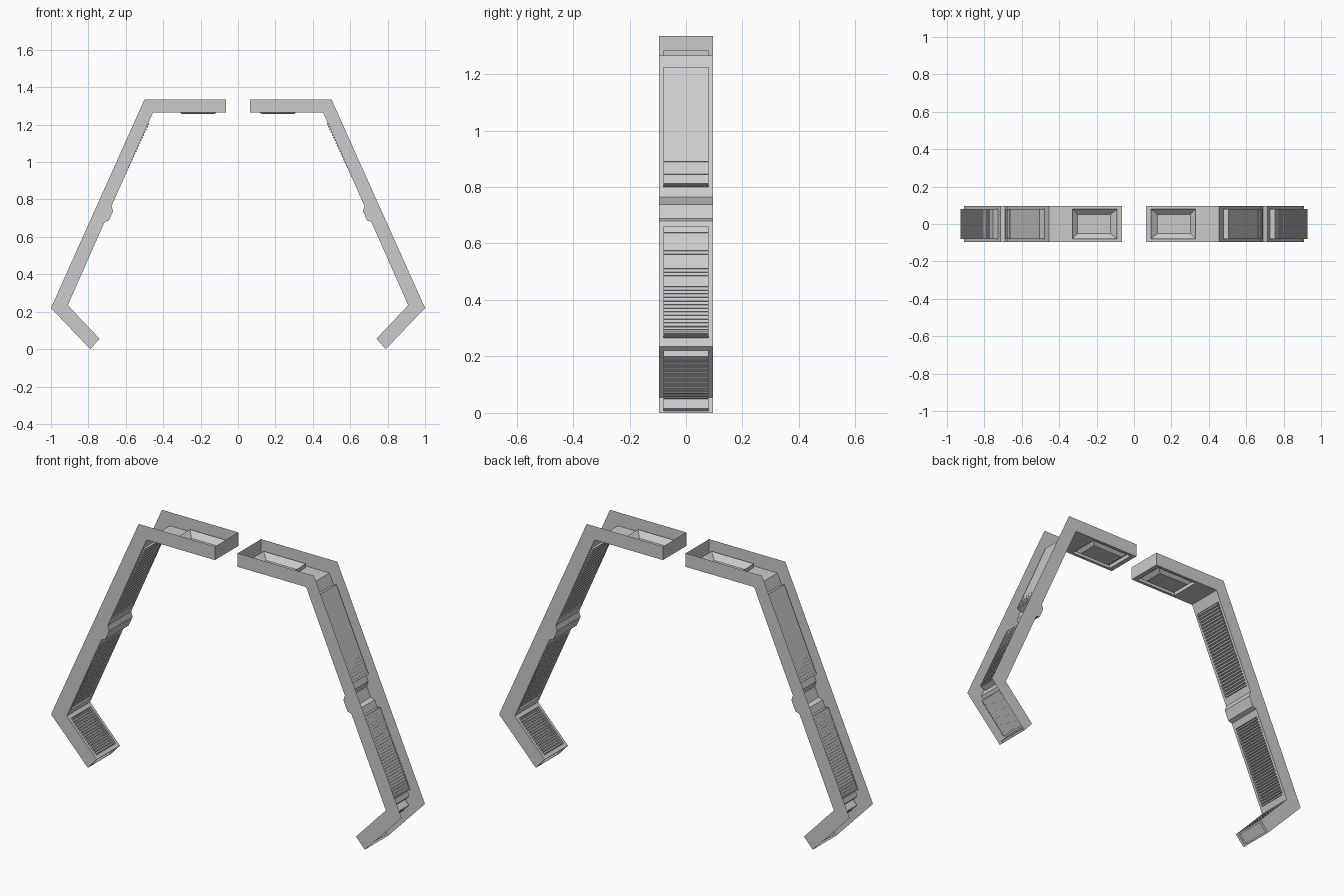
import bpy, bmesh
from mathutils import Vector

cube = bpy.data.objects.get("Cube")
if cube:
    bpy.data.objects.remove(cube, do_unlink=True)

grey = bpy.data.materials.new("neutral_grey")
grey.use_nodes = True
colour = (0.6, 0.6, 0.6, 1)
grey.diffuse_color = colour
grey.node_tree.nodes["Principled BSDF"].inputs["Base Color"].default_value = colour

HALF = 0.095     # half the band width
PANEL = 0.08     # half the width of a recessed panel
DEPTH = 0.03     # depth of the vent recesses


class Run:
    """Straight stretch of the band; h points into the open channel."""
    def __init__(self, a, b):
        self.a, b = Vector(a), Vector(b)
        self.length = (b - self.a).length
        self.d = (b - self.a).normalized()
        self.n = Vector((-self.d.y, self.d.x))

    def at(self, t, h, y):
        p = self.a + self.d * t + self.n * h
        return Vector((p.x, y, p.y))


def face(bm, points):
    bm.faces.new([bm.verts.new(p) for p in points])


def ring(run, s, e, h, w):
    return [run.at(s, h, -w), run.at(e, h, -w), run.at(e, h, w), run.at(s, h, w)]


def bridge(bm, lo, hi):
    for i in range(4):
        j = (i + 1) % 4
        face(bm, (lo[i], lo[j], hi[j], hi[i]))


def skin(bm, run, loops=()):
    """Floor of a run; loops are successive (start, end, height, half width)."""
    rings = [ring(run, 0, run.length, 0, HALF)]
    rings += [ring(run, *loop) for loop in loops]
    for lo, hi in zip(rings, rings[1:]):
        bridge(bm, lo, hi)
    face(bm, rings[-1])


def recess(run, start, end, depth):
    e = run.length - end
    return [(start, e, 0, PANEL), (start, e, depth, PANEL)]


def finish(bm, name):
    bmesh.ops.remove_doubles(bm, verts=bm.verts, dist=0.0001)
    bmesh.ops.recalc_face_normals(bm, faces=bm.faces)
    mesh = bpy.data.meshes.new(name)
    bm.to_mesh(mesh)
    bm.free()
    mesh.materials.append(grey)
    obj = bpy.data.objects.new(name, mesh)
    bpy.context.collection.objects.link(obj)
    mirror = obj.modifiers.new("other_side", "MIRROR")
    mirror.use_mirror_merge = False
    return obj


# Inner path of one side, from the top tip down to the foot end
tip, shoulder = (0.065, 1.265), (0.455, 1.265)
bump = [(0.676, 0.765), (0.668, 0.738), (0.69, 0.688), (0.713, 0.68)]
ankle, toe = (0.91, 0.235), (0.74, 0.055)
outer = [(0.79, 0.0), (1.0, 0.22), (0.5, 1.335), (0.065, 1.335)]

arm = Run(tip, shoulder)
upper = Run(shoulder, bump[0])
lower = Run(bump[-1], ankle)
foot = Run(ankle, toe)
foot_cap = Run(toe, outer[0])
tip_cap = Run(outer[-1], tip)

# Open channel shell: floor, recesses, ends and side walls
bm = bmesh.new()
skin(bm, arm, [(0.025, 0.265, 0, PANEL), (0.025, 0.265, 0.02, PANEL),
               (0.06, 0.237, -0.007, 0.052)])
skin(bm, upper, recess(upper, 0.057, 0.038, DEPTH))
for a, b in zip(bump, bump[1:]):
    skin(bm, Run(a, b))
skin(bm, lower, recess(lower, 0.035, 0.033, DEPTH))
skin(bm, foot, recess(foot, 0.02, 0.02, DEPTH))
skin(bm, foot_cap, recess(foot_cap, 0.01, 0.01, 0.012))
skin(bm, tip_cap)
profile = [tip, shoulder, *bump, ankle, toe, *outer]
for y in (-HALF, HALF):
    face(bm, [Vector((x, y, z)) for x, z in profile])
finish(bm, "frame_shell")


# Cross slats inside the recesses
def slats(name, run, start, end, count, h_first, h_last):
    bm = bmesh.new()
    pitch = (run.length - start - end) / count
    for i in range(count):
        s = start + (i + 0.25) * pitch
        h = h_first + (h_last - h_first) * i / (count - 1)
        lo = ring(run, s, s + pitch / 2, h, PANEL)
        hi = ring(run, s, s + pitch / 2, h + DEPTH, PANEL)
        bridge(bm, lo, hi)
        face(bm, lo)
        face(bm, hi)
    finish(bm, name)


slats("upper_vent_slats", upper, 0.057, 0.038, 28, -0.007, 0.002)
slats("lower_vent_slats", lower, 0.035, 0.033, 30, 0.001, 0.005)
slats("foot_vent_slats", foot, 0.02, 0.02, 17, 0.003, 0.004)
